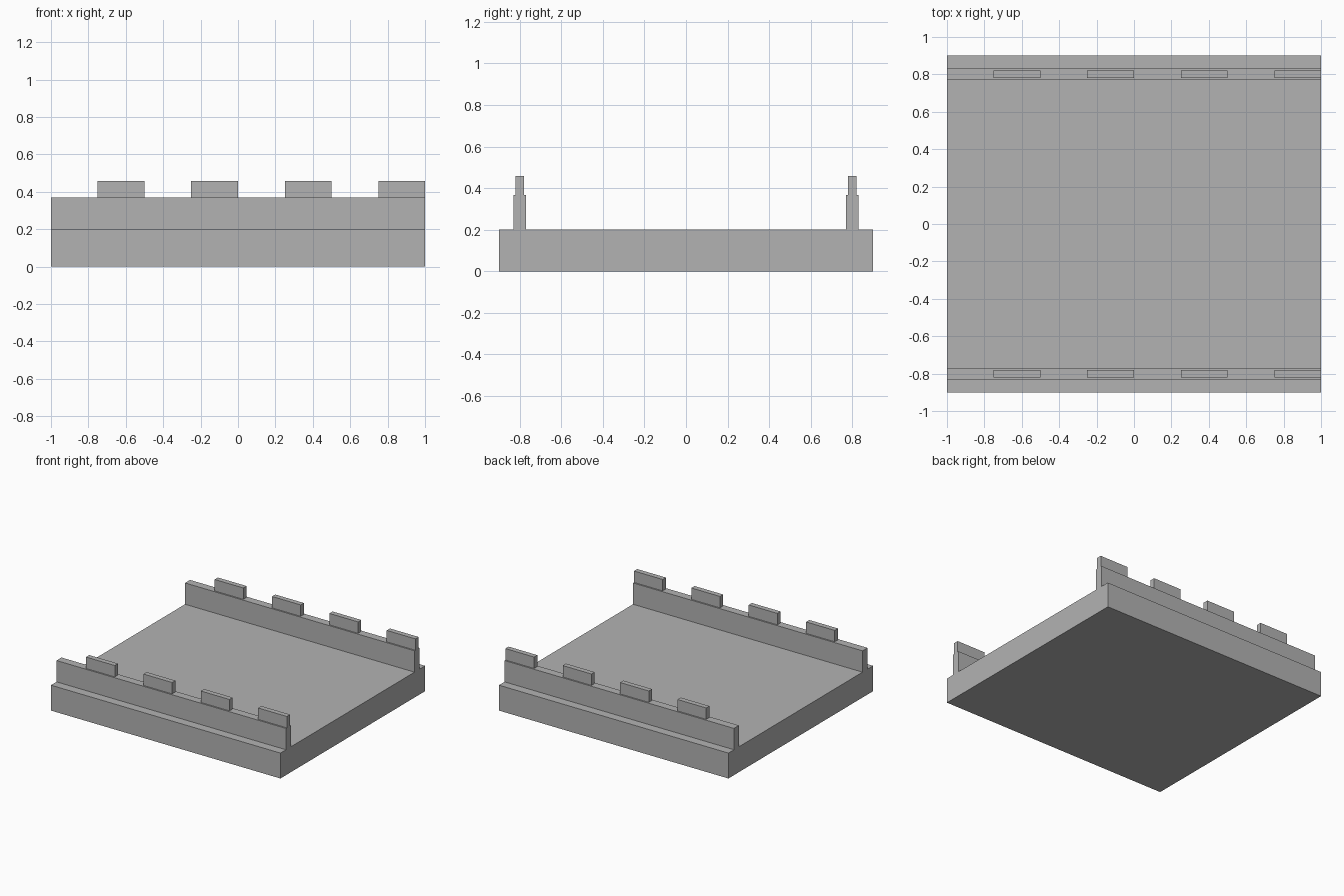
import bpy

# Remove the default cube
cube = bpy.data.objects.get("Cube")
if cube:
    bpy.data.objects.remove(cube, do_unlink=True)

# Single stone colour
stone = bpy.data.materials.new("stone_grey")
stone.use_nodes = True
GREY = (0.45, 0.45, 0.45, 1)
stone.diffuse_color = GREY
stone.node_tree.nodes["Principled BSDF"].inputs["Base Color"].default_value = GREY


def box(name, x, y, z):
    """Add a box spanning the given (low, high) ranges."""
    spans = (x, y, z)
    bpy.ops.mesh.primitive_cube_add(size=1, location=[(a + b) / 2 for a, b in spans])
    obj = bpy.context.object
    obj.name = name
    obj.scale = [b - a for a, b in spans]
    bpy.ops.object.transform_apply(location=False, rotation=False, scale=True)
    obj.data.materials.append(stone)
    return obj


BASE_TOP, WALL_TOP, MERLON_TOP = 0.2, 0.368, 0.458
WALL_Y, WALL_HALF, MERLON_HALF = 0.8, 0.031, 0.02

# Thick walkway slab
box("walkway_slab", (-1, 1), (-0.9, 0.9), (0, BASE_TOP))

# A parapet wall along each side, topped with evenly spaced merlons
for side, y in (("front", -WALL_Y), ("back", WALL_Y)):
    box(f"{side}_parapet", (-1, 1), (y - WALL_HALF, y + WALL_HALF), (BASE_TOP, WALL_TOP))
    for i in range(4):
        x = -0.75 + 0.5 * i
        box(f"{side}_merlon_{i + 1}", (x, x + 0.25),
            (y - MERLON_HALF, y + MERLON_HALF), (WALL_TOP, MERLON_TOP))
